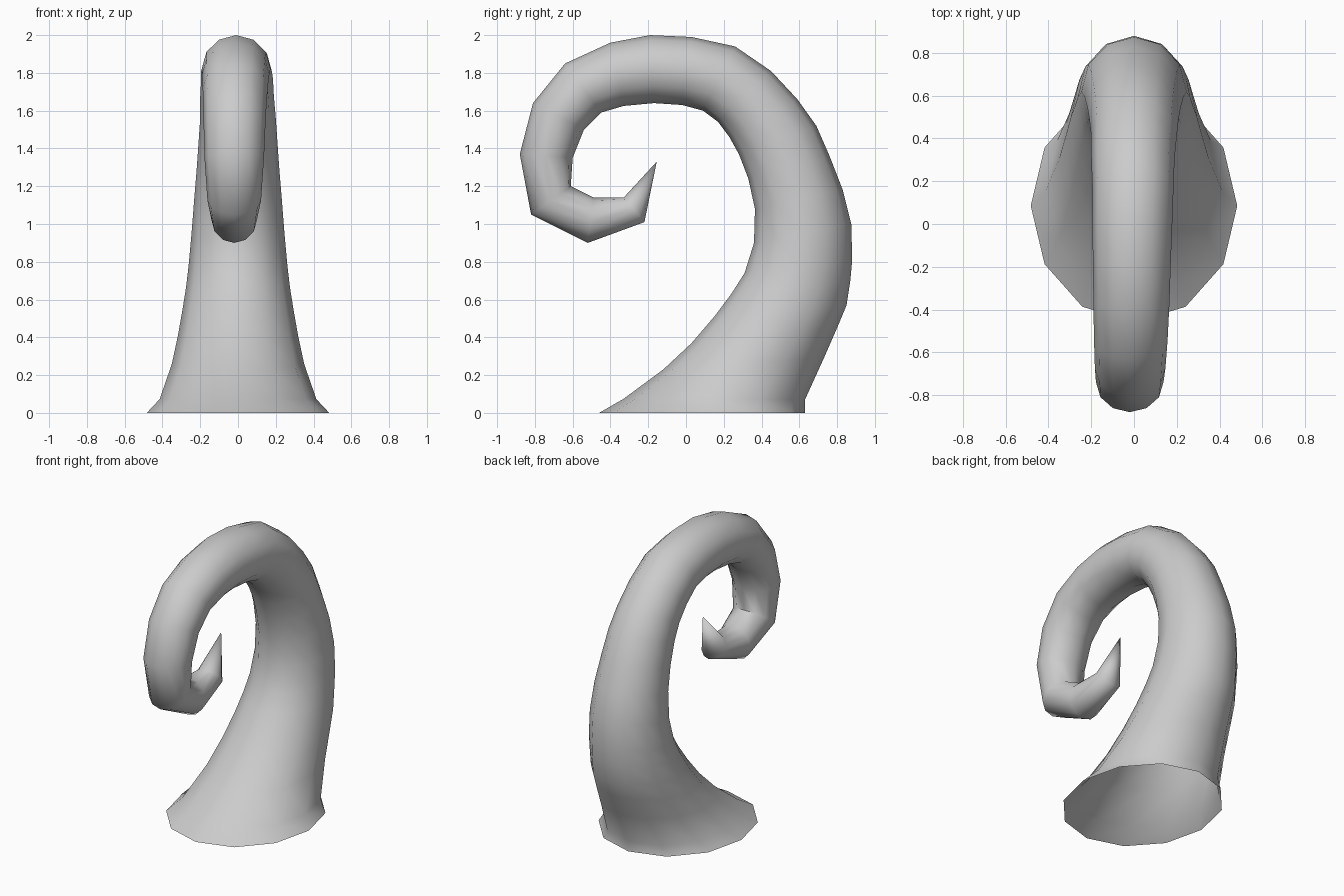
import bpy, bmesh, math
from mathutils import Vector

if "Cube" in bpy.data.objects:
    bpy.data.objects.remove(bpy.data.objects["Cube"])

SIDES = 12

# Cross-sections from base to tip:
# (inner y, inner z, outer y, outer z, half width, x offset)
RINGS = [
    (-.46, 0, .63, 0, .483, 0),
    (-.33, .075, .63, .07, .415, 0),
    (-.12, .23, .73, .29, .35, 0),
    (.03, .37, .80, .45, .318, 0),
    (.15, .51, .85, .57, .295, 0),
    (.24, .63, .87, .70, .275, 0),
    (.31, .74, .88, .81, .262, 0),
    (.36, .90, .875, 1.0, .246, 0),
    (.365, 1.08, .83, 1.18, .232, 0),
    (.33, 1.24, .76, 1.36, .218, 0),
    (.28, 1.37, .69, 1.52, .208, 0),
    (.23, 1.46, .59, 1.66, .2, 0),
    (.17, 1.54, .45, 1.81, .195, -.005),
    (.09, 1.60, .26, 1.94, .19, -.005),
    (-.02, 1.63, .03, 1.99, .187, -.008),
    (-.17, 1.64, -.19, 2.0, .182, -.01),
    (-.33, 1.625, -.40, 1.96, .178, -.012),
    (-.45, 1.59, -.64, 1.85, .172, -.015),
    (-.54, 1.50, -.81, 1.64, .165, -.018),
    (-.60, 1.35, -.88, 1.37, .158, -.02),
    (-.61, 1.20, -.82, 1.05, .142, -.02),
    (-.49, 1.14, -.52, .90, .12, -.02),
    (-.33, 1.14, -.22, 1.01, .085, -.02),
]
TIP = (-.02, -.155, 1.33)

# Tapering curled tube, open at the base
bm = bmesh.new()
loops = []
for iy, iz, oy, oz, w, x in RINGS:
    mid = Vector((x, (iy + oy) / 2, (iz + oz) / 2))
    half = Vector((0, (oy - iy) / 2, (oz - iz) / 2))
    angles = [math.tau * i / SIDES for i in range(SIDES)]
    loops.append([bm.verts.new(mid + half * math.cos(a) + Vector((w * math.sin(a), 0, 0)))
                  for a in angles])
for a, b in zip(loops, loops[1:]):
    for i in range(SIDES):
        j = (i + 1) % SIDES
        bm.faces.new((a[i], a[j], b[j], b[i]))

# Pointed end
tip = bm.verts.new(TIP)
for i in range(SIDES):
    bm.faces.new((loops[-1][i], loops[-1][(i + 1) % SIDES], tip))
bmesh.ops.recalc_face_normals(bm, faces=bm.faces)
# Outward check on the outermost back face
bm.normal_update()
if max(bm.faces, key=lambda f: f.calc_center_median().y).normal.y < 0:
    bmesh.ops.reverse_faces(bm, faces=bm.faces)

mesh = bpy.data.meshes.new("tentacle")
bm.to_mesh(mesh)
bm.free()
tentacle = bpy.data.objects.new("tentacle", mesh)
bpy.context.collection.objects.link(tentacle)

grey = bpy.data.materials.new("light grey")
grey.diffuse_color = (.6, .6, .6, 1)
grey.use_nodes = True
grey.node_tree.nodes["Principled BSDF"].inputs["Base Color"].default_value = grey.diffuse_color
mesh.materials.append(grey)

bpy.context.view_layer.objects.active = tentacle
tentacle.select_set(True)
bpy.ops.object.shade_smooth_by_angle(angle=math.radians(60))
